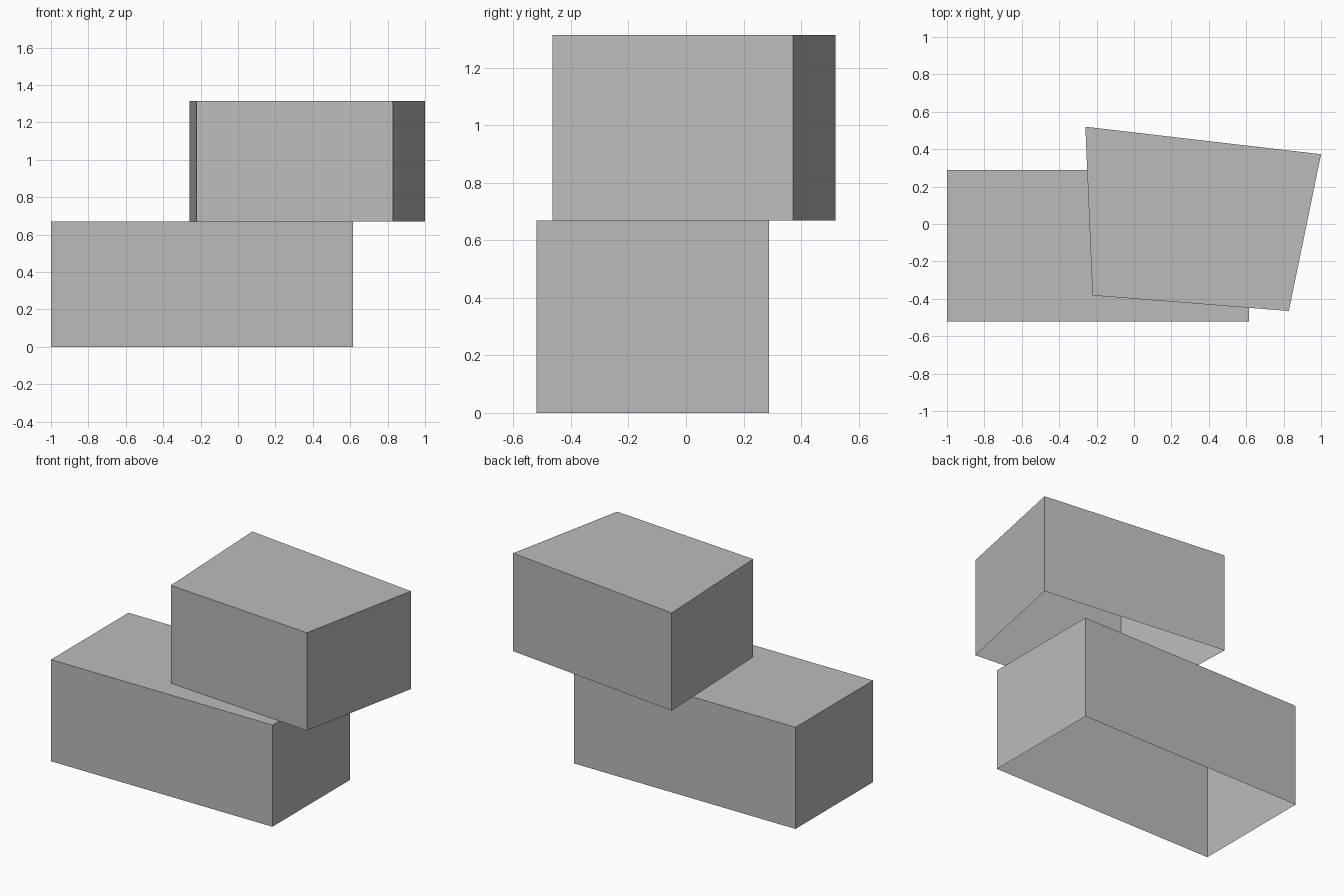
import bpy
import bmesh

cube = bpy.data.objects.get("Cube")
if cube:
    bpy.data.objects.remove(cube, do_unlink=True)

GREY = (0.5, 0.5, 0.5, 1.0)
grey = bpy.data.materials.new("plain_grey")
grey.use_nodes = True
grey.diffuse_color = GREY
grey.node_tree.nodes["Principled BSDF"].inputs["Base Color"].default_value = GREY


def open_block(name, outline, bottom, top):
    """Walls and a flat roof over a counter-clockwise outline, open underneath."""
    bm = bmesh.new()
    low = [bm.verts.new((x, y, bottom)) for x, y in outline]
    high = [bm.verts.new((x, y, top)) for x, y in outline]
    bm.faces.new(high)
    for i in range(len(outline)):
        j = (i + 1) % len(outline)
        bm.faces.new((low[i], low[j], high[j], high[i]))
    mesh = bpy.data.meshes.new(name)
    bm.to_mesh(mesh)
    bm.free()
    mesh.materials.append(grey)
    obj = bpy.data.objects.new(name, mesh)
    bpy.context.collection.objects.link(obj)
    return obj


# Long rectangular block on the ground
open_block("lower_block",
           [(-1, -0.52), (0.615, -0.52), (0.615, 0.288), (-1, 0.288)],
           0, 0.67)

# Skewed block resting on one end and overhanging it
open_block("upper_block",
           [(-0.222, -0.382), (0.828, -0.465), (1, 0.373), (-0.26, 0.52)],
           0.67, 1.315)
